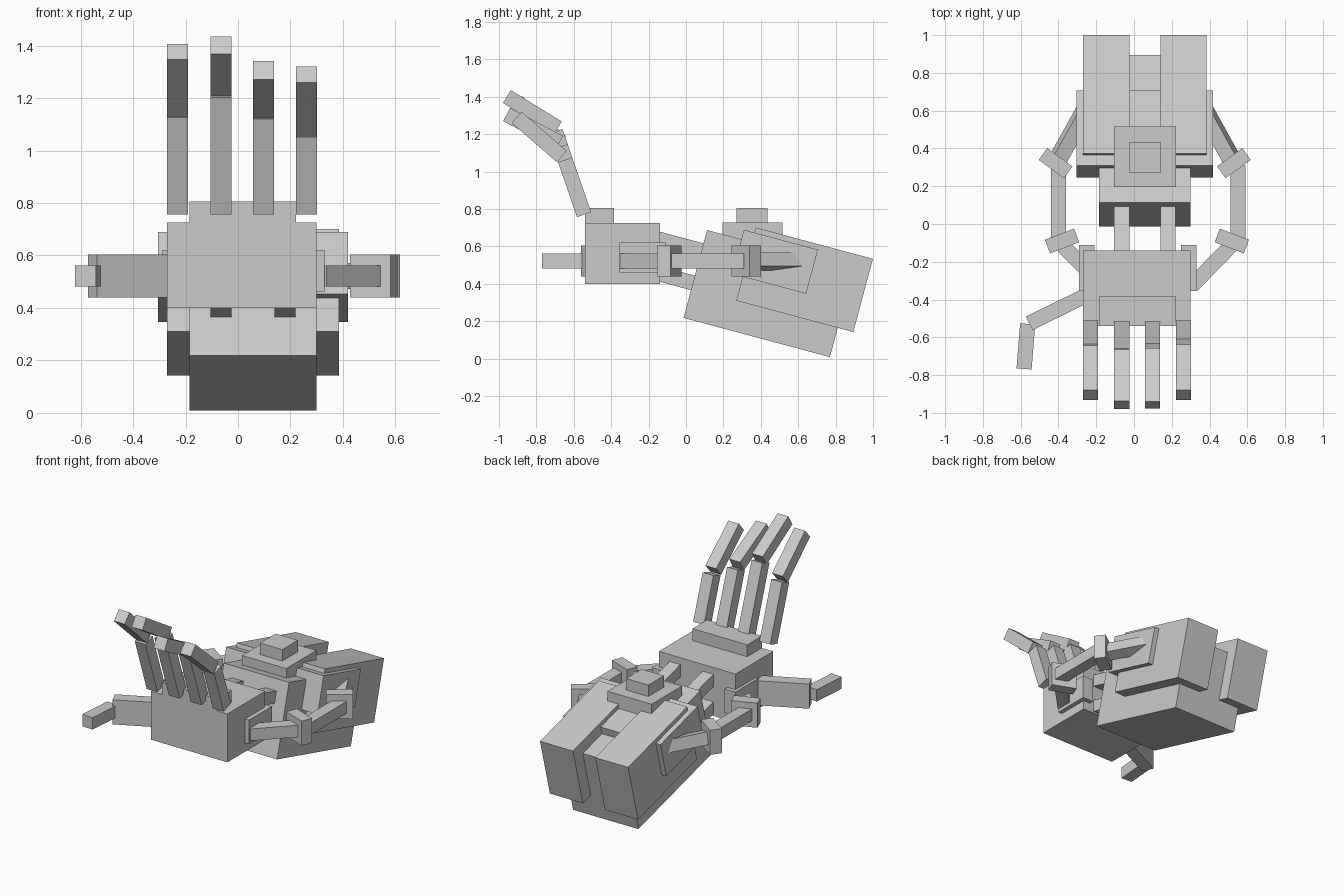
import bpy
from math import radians, sin, cos, hypot, atan2
from mathutils import Matrix, Vector

cube = bpy.data.objects.get("Cube")
if cube:
    bpy.data.objects.remove(cube, do_unlink=True)

grey = bpy.data.materials.new("plain grey")
grey.use_nodes = True
grey.diffuse_color = (0.6, 0.6, 0.6, 1)
grey.node_tree.nodes["Principled BSDF"].inputs["Base Color"].default_value = (0.6, 0.6, 0.6, 1)


def box(name, center, size, rot=None):
    """Box with its own size, placed by centre and rotation matrix."""
    bpy.ops.mesh.primitive_cube_add(size=1)
    ob = bpy.context.object
    ob.name = name
    ob.data.materials.append(grey)
    ob.data.transform(Matrix.Diagonal((*size, 1)))
    ob.matrix_world = Matrix.Translation(center) @ (rot or Matrix.Identity(4))
    return ob


def span(name, xs, ys, zs):
    """Upright box given by its limits."""
    lims = (xs, ys, zs)
    return box(name, [(a + b) / 2 for a, b in lims], [b - a for a, b in lims])


def bar(name, a, b, z, width, height, roll=0):
    """Level bar between two plan points."""
    dx, dy = b[0] - a[0], b[1] - a[1]
    rot = Matrix.Rotation(atan2(dy, dx), 4, 'Z') @ Matrix.Rotation(radians(roll), 4, 'X')
    return box(name, ((a[0] + b[0]) / 2, (a[1] + b[1]) / 2, z),
               (hypot(dx, dy), width, height), rot)


T = 0.08        # thickness of fingers and rods
MID = 0.522     # height of thumb and side arms

# Palm with knuckle ridge and side brackets
span("palm", (-0.27, 0.30), (-0.54, -0.14), (0.40, 0.725))
span("knuckle_ridge", (-0.185, 0.222), (-0.54, -0.385), (0.70, 0.805))
span("right_wrist_bracket", (-0.29, -0.21), (-0.355, -0.11), (0.46, 0.62))
span("left_wrist_bracket", (0.25, 0.33), (-0.355, -0.11), (0.46, 0.62))


def finger_part(name, x, y, z, angle, length):
    """Finger segment rising forward from its lower front corner."""
    a = radians(angle)
    along, normal = Vector((0, -cos(a), sin(a))), Vector((0, sin(a), cos(a)))
    center = Vector((x, y, z)) + along * length / 2 + normal * T / 2
    box(name, center, (T, length, T), Matrix.Rotation(-a, 4, 'X'))


# Fingers: x, lower length, tip start y, tip start z, tip angle
fingers = [(-0.23, 0.39, -0.696, 1.13, 42.5), (-0.065, 0.47, -0.706, 1.20, 31.5),
           (0.098, 0.385, -0.695, 1.12, 28), (0.262, 0.31, -0.69, 1.05, 41)]
for i, (x, length, y, z, angle) in enumerate(fingers, 1):
    finger_part(f"finger_{i}_lower", x, -0.583, 0.757, 71, length)
    finger_part(f"finger_{i}_tip", x, y, z, angle, 0.32)

# Thumb
bar("thumb_lower", (-0.555, -0.526), (-0.20, -0.352), MID, T, 0.165)
bar("thumb_tip", (-0.563, -0.529), (-0.582, -0.767), MID, T, T)

# Sloping forearm
tilt = Matrix.Rotation(radians(-15), 4, 'X')
box("forearm", (0.0575, 0.441, 0.348), (0.485, 0.81, 0.486), tilt)
box("forearm_side_plates", (0.0575, 0.476, 0.518), (0.723, 0.41, 0.244), tilt)
for side, x in (("right", -0.1475), ("left", 0.2625)):
    box(f"{side}_forearm_block", (x, 0.634, 0.422), (0.245, 0.648, 0.405), tilt)
span("forearm_cap", (-0.105, 0.222), (0.195, 0.515), (0.60, 0.728))
span("cap_button", (-0.025, 0.14), (0.27, 0.435), (0.70, 0.805))

# Wrist rods between palm and forearm
for side, x in (("right", -0.065), ("left", 0.18)):
    for level, z in (("upper", 0.60), ("lower", 0.415)):
        box(f"{side}_{level}_wrist_rod", (x, 0.0, z), (T, 0.42, T), tilt)

# Side arms linking palm and forearm
for side, s, arm, inner, elbow, outer in (
        ("right", -1, -0.40, -0.381, -0.415, -0.24),
        ("left", 1, 0.55, 0.518, 0.529, 0.355)):
    palm_end = (inner - s * 0.21, -0.325)
    bar(f"{side}_arm_front", (inner + s * 0.01, -0.10), palm_end, MID, T, T)
    bar(f"{side}_arm_middle", (arm, -0.10), (arm, 0.31), MID, T, T)
    bar(f"{side}_arm_rear", (elbow, 0.32), (outer, 0.635), MID, T, T, -s * 16)
    for label, x, y, angle in (("front", inner, -0.09, 21), ("rear", elbow, 0.322, -36)):
        box(f"{side}_{label}_joint", (x, y, MID), (0.165, 0.077, 0.165),
            Matrix.Rotation(radians(-s * angle), 4, 'Z'))
